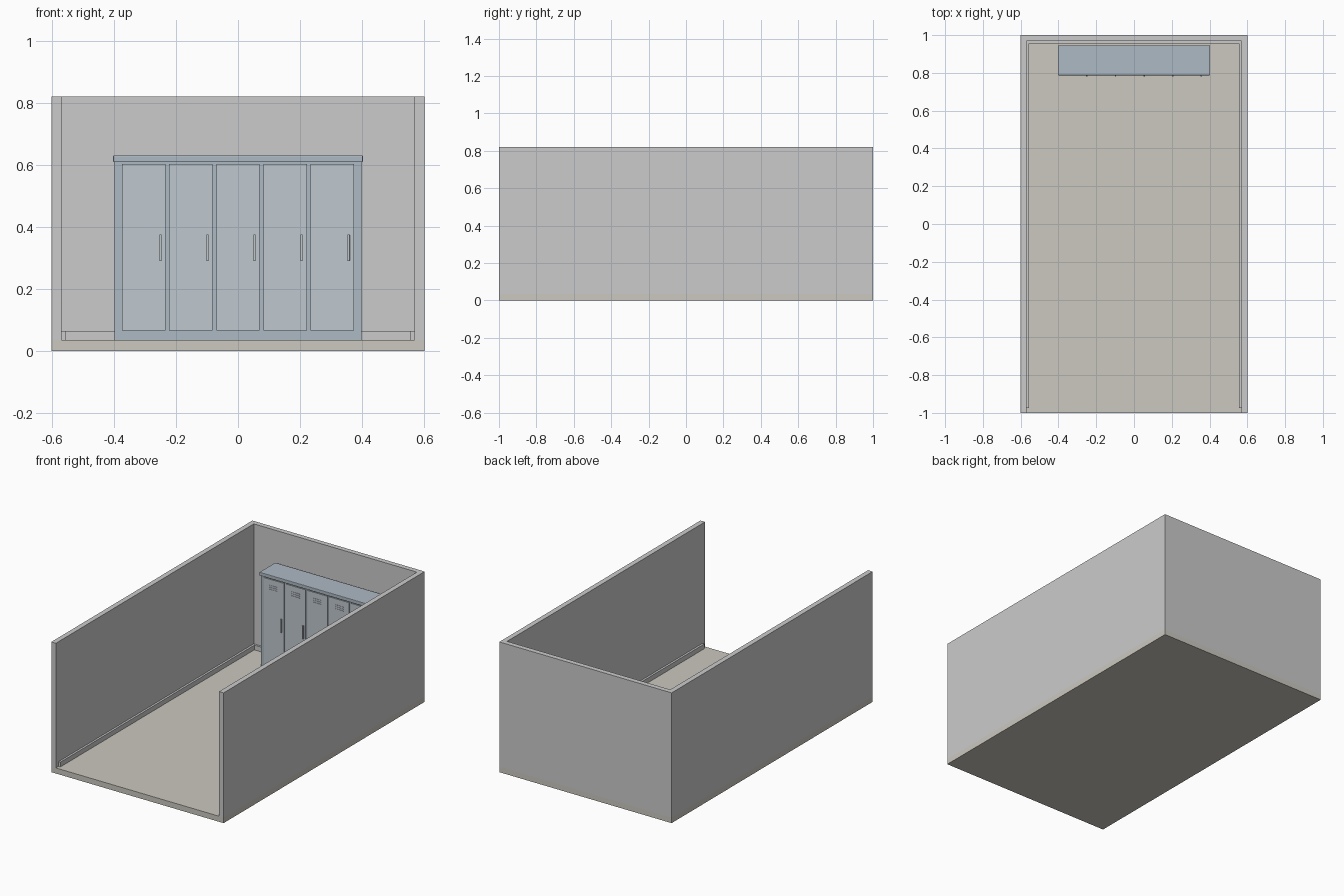
import bpy

if "Cube" in bpy.data.objects:
    bpy.data.objects.remove(bpy.data.objects["Cube"])

def material(name, color):
    m = bpy.data.materials.new(name)
    m.diffuse_color = (*color, 1)
    m.use_nodes = True
    m.node_tree.nodes["Principled BSDF"].inputs["Base Color"].default_value = m.diffuse_color
    return m

FLOOR = material("floor_beige", (0.60, 0.58, 0.52))
STEEL = material("locker_steel", (0.42, 0.49, 0.55))
DOOR = material("door_steel", (0.53, 0.58, 0.62))

def box(name, x, y, z, mat=None, bevel=0):
    """Box from (min, max) ranges on each axis."""
    lo, hi = zip(x, y, z)
    bpy.ops.mesh.primitive_cube_add(size=1, location=[(a + b) / 2 for a, b in zip(lo, hi)])
    ob = bpy.context.object
    ob.name = name
    ob.scale = [b - a for a, b in zip(lo, hi)]
    bpy.ops.object.transform_apply(location=False, rotation=False, scale=True)
    if mat:
        ob.data.materials.append(mat)
    if bevel:
        mod = ob.modifiers.new("bevel", 'BEVEL')
        mod.width = bevel
        mod.segments = 2
    return ob

def u_shape(name, outer, inner, front, z):
    """U-shaped run along the left, back and right sides; sizes are (half width, back y)."""
    (ox, oy), (ix, iy) = outer, inner
    pts = [(-ox, front), (-ix, front), (-ix, iy), (ix, iy),
           (ix, front), (ox, front), (ox, oy), (-ox, oy)]
    me = bpy.data.meshes.new(name)
    n = len(pts)
    verts = [(*p, h) for h in z for p in pts]
    faces = [tuple(reversed(range(n))), tuple(range(n, 2 * n))]
    faces += [(i, (i + 1) % n, (i + 1) % n + n, i + n) for i in range(n)]
    me.from_pydata(verts, [], faces)
    ob = bpy.data.objects.new(name, me)
    bpy.context.collection.objects.link(ob)
    return ob

# Room shell
box("floor", (-0.6, 0.6), (-1, 1), (0, 0.035), FLOOR)
u_shape("walls", (0.6, 1), (0.568, 0.968), -1, (0.035, 0.82))
u_shape("baseboard", (0.568, 0.968), (0.555, 0.955), -0.975, (0.035, 0.065))

# Locker cabinet and overhanging top
box("locker_body", (-0.398, 0.398), (0.795, 0.943), (0.035, 0.612), STEEL)
box("locker_top", (-0.402, 0.402), (0.787, 0.945), (0.608, 0.63), STEEL, 0.003)

# Five doors, each with vent slats and a handle
for i in range(5):
    cx = (i - 2) * 0.1515
    box(f"door_{i+1}", (cx - 0.07, cx + 0.07), (0.789, 0.797), (0.066, 0.603), DOOR)
    for k in range(3):
        z = 0.539 + k * 0.0125
        box(f"vent_{i+1}_{k+1}", (cx - 0.03, cx + 0.03), (0.787, 0.791), (z - 0.001, z + 0.002), DOOR)
    box(f"handle_{i+1}", (cx + 0.050, cx + 0.057), (0.781, 0.791), (0.29, 0.375), DOOR, 0.001)
